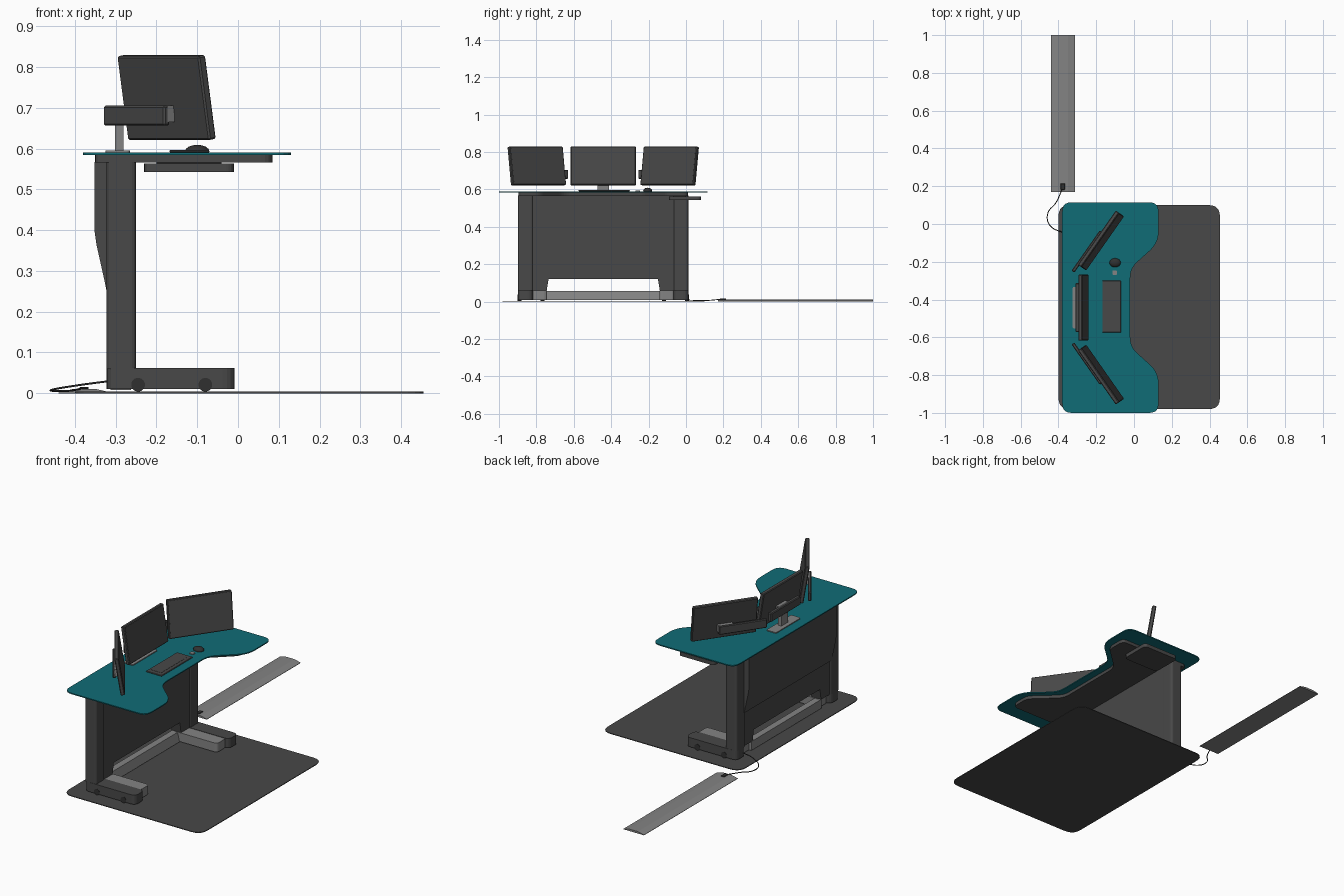
import bpy, bmesh, math
from mathutils import Vector, Matrix

if "Cube" in bpy.data.objects:
    bpy.data.objects.remove(bpy.data.objects["Cube"])


def material(name, rgb):
    m = bpy.data.materials.new(name)
    m.diffuse_color = (*rgb, 1)
    m.use_nodes = True
    m.node_tree.nodes["Principled BSDF"].inputs["Base Color"].default_value = m.diffuse_color
    return m


DARK = material("dark grey", (0.065, 0.065, 0.065))
BLACK = material("charcoal", (0.03, 0.03, 0.03))
LIGHT = material("light grey", (0.23, 0.23, 0.23))
TEAL = material("teal", (0.005, 0.15, 0.18))
YC = -0.4425  # mirror line of the desk


def finish(name, bm, mat, matrix=None):
    bmesh.ops.recalc_face_normals(bm, faces=bm.faces)
    if matrix:
        bm.transform(matrix)
    me = bpy.data.meshes.new(name)
    bm.to_mesh(me)
    bm.free()
    me.materials.append(mat)
    ob = bpy.data.objects.new(name, me)
    bpy.context.collection.objects.link(ob)
    return ob


def box(name, lo, hi, mat, bevel=0, matrix=None):
    bm = bmesh.new()
    lo, hi = Vector(lo), Vector(hi)
    bmesh.ops.create_cube(bm, size=1, matrix=Matrix.Translation((lo + hi) / 2) @ Matrix.Diagonal((*(hi - lo), 1)))
    if bevel:
        bmesh.ops.bevel(bm, geom=bm.edges[:], offset=bevel, segments=1, affect='EDGES')
    return finish(name, bm, mat, matrix)


def rounded(corners, steps=5):
    """Corners are (u, v, radius); returns an outline with softened corners."""
    out = []
    for i, (u, v, r) in enumerate(corners):
        p = Vector((u, v))
        if not r:
            out.append(p)
            continue
        a = p + (Vector(corners[i - 1][:2]) - p).normalized() * r
        b = p + (Vector(corners[(i + 1) % len(corners)][:2]) - p).normalized() * r
        for k in range(steps + 1):
            t = k / steps
            out.append(a * (1 - t) ** 2 + p * 2 * t * (1 - t) + b * t * t)
    return out


def prism(name, outline, lo, hi, mat, axis='z'):
    """Extrude an outline: xy along z, xz along y, or yz along x."""
    place = {'z': lambda p, h: (p[0], p[1], h),
             'y': lambda p, h: (p[0], h, p[1]),
             'x': lambda p, h: (h, p[0], p[1])}[axis]
    bm = bmesh.new()
    a = [bm.verts.new(place(p, lo)) for p in outline]
    b = [bm.verts.new(place(p, hi)) for p in outline]
    bm.faces.new(a)
    bm.faces.new(b[::-1])
    n = len(a)
    for i in range(n):
        bm.faces.new((a[i], a[(i + 1) % n], b[(i + 1) % n], b[i]))
    return finish(name, bm, mat)


def rect(x0, x1, y0, y1, r):
    return rounded([(x0, y0, r), (x1, y0, r), (x1, y1, r), (x0, y1, r)])


def mirrored(half):
    """Complete an outline given on the +y half."""
    return half + [(x, 2 * YC - y, r) for x, y, r in reversed(half)]


# Floor mat
prism("floor_mat", rect(-0.40, 0.455, -0.98, 0.10, 0.06), 0, 0.004, DARK)

# Worktop with user cutout, and support frame under it
top = [(-0.38, 0.115, 0.05), (0.13, 0.115, 0.05), (0.13, -0.10, 0.06), (-0.02, -0.235, 0.05)]
prism("worktop", rounded(mirrored(top)), 0.584, 0.59, TEAL)
frame = [(-0.35, 0.01, 0.02), (0.085, 0.01, 0.03), (0.085, -0.10, 0.03), (-0.06, -0.235, 0.04)]
prism("under_frame", rounded(mirrored(frame)), 0.566, 0.584, DARK)

# Drawer under the right end
prism("drawer", rect(-0.23, -0.01, -0.09, 0.08, 0.02), 0.542, 0.563, DARK)
box("drawer_rail", (-0.20, -0.07, 0.563), (-0.04, 0.0, 0.567), BLACK)

# Main body: wide panel with cutout at the bottom
body = [(0.01, 0.06), (0.01, 0.567), (2 * YC - 0.01, 0.567), (2 * YC - 0.01, 0.06),
        (-0.745, 0.06), (-0.735, 0.12), (-0.15, 0.12), (-0.14, 0.06)]
prism("body_panel", body, -0.315, -0.255, DARK, 'x')

# Curved cable cover on the back of the body
cover = [(-0.31, 0.567), (-0.352, 0.567), (-0.352, 0.40), (-0.347, 0.365), (-0.337, 0.32),
         (-0.327, 0.275), (-0.322, 0.25), (-0.31, 0.25)]
prism("cable_cover", cover, -0.83, -0.055, DARK, 'y')

# Columns, feet and wheels at both ends
for side, s in (("right", 1), ("left", -1)):
    def y(d):
        return YC + s * d
    prism(side + "_column", rect(-0.322, -0.25, *sorted((y(0.375), y(0.455))), 0.015), 0.06, 0.567, DARK)
    prism(side + "_foot", rect(-0.322, -0.008, *sorted((y(0.375), y(0.456))), 0.03), 0.01, 0.062, DARK)
    prism(side + "_foot_inner", rect(-0.30, -0.03, *sorted((y(0.30), y(0.38))), 0.02), 0.01, 0.06, LIGHT)
    for x in (-0.245, -0.08):
        for d in (0.325, 0.447):
            bm = bmesh.new()
            bmesh.ops.create_cone(bm, cap_ends=True, segments=14, radius1=0.017, radius2=0.017, depth=0.022)
            finish(side + "_wheel", bm, BLACK,
                   Matrix.Translation((x, y(d), 0.021)) @ Matrix.Rotation(math.pi / 2, 4, 'X'))

# Rail between the feet
rail = [(-0.312, 0.008), (-0.262, 0.008), (-0.275, 0.058), (-0.312, 0.058)]
prism("base_rail", rail, YC - 0.31, YC + 0.31, LIGHT, 'y')

# Monitor stand
prism("stand_plate", rect(-0.325, -0.265, YC - 0.11, YC + 0.11, 0.01), 0.59, 0.595, LIGHT)
box("stand_post", (-0.302, YC - 0.03, 0.594), (-0.281, YC + 0.03, 0.665), LIGHT)
box("stand_arm", (-0.31, YC - 0.13, 0.656), (-0.288, YC + 0.13, 0.705), DARK, 0.004)

# Three tilted monitors, the side ones turned towards the user
for side, x, d, yaw in (("centre", -0.268, 0, 0), ("right", -0.175, 0.355, -35), ("left", -0.175, -0.355, 35)):
    turn = Matrix.Translation((x, YC + d, 0.725)) @ Matrix.Rotation(math.radians(yaw), 4, 'Z')
    tilt = turn @ Matrix.Rotation(math.radians(-9), 4, 'Y')
    box(side + "_monitor", (-0.011, -0.175, -0.104), (0.011, 0.175, 0.104), DARK, 0.004, tilt)
    box(side + "_screen", (0.0105, -0.168, -0.096), (0.012, 0.168, 0.098), DARK, 0, tilt)
    box(side + "_monitor_mount", (-0.026, -0.04, -0.06), (-0.005, 0.04, -0.02), LIGHT, 0, turn)
    if d:  # arm reaching from the stand to the side monitor
        inner = -0.22 if d > 0 else -0.04
        box(side + "_arm", (-0.036, inner, -0.069), (-0.018, inner + 0.26, -0.02), DARK, 0.004, turn)

# Keyboard with two key fields
box("keyboard", (-0.168, -0.575, 0.59), (-0.07, -0.30, 0.596), DARK, 0.002)
for a, b in ((-0.50, -0.41), (-0.40, -0.31)):
    box("key_field", (-0.155, a - 0.05, 0.5955), (-0.09, b, 0.597), DARK)

# Mouse and small puck
bm = bmesh.new()
bmesh.ops.create_uvsphere(bm, u_segments=16, v_segments=8, radius=1)
mouse = finish("mouse", bm, BLACK, Matrix.Translation((-0.10, -0.205, 0.593)) @ Matrix.Diagonal((0.03, 0.024, 0.016, 1)))
mouse.data.shade_smooth()
prism("puck", rect(-0.115, -0.09, -0.27, -0.245, 0.008), 0.59, 0.594, LIGHT)

# Floor cable ramp with plug
ramp = [(-0.44, 0.0), (-0.312, 0.0), (-0.312, 0.002), (-0.35, 0.011), (-0.402, 0.011), (-0.44, 0.002)]
prism("cable_ramp", ramp, 0.17, 1.0, LIGHT, 'y')
box("plug", (-0.388, 0.18, 0.01), (-0.366, 0.215, 0.016), BLACK, 0.002)

# Loose cable from the ramp to the base
cu = bpy.data.curves.new("power_cable", 'CURVE')
cu.dimensions = '3D'
cu.bevel_depth = 0.0025
cu.bevel_resolution = 1
sp = cu.splines.new('BEZIER')
path = [(-0.378, 0.19, 0.013), (-0.415, 0.11, 0.006), (-0.455, 0.06, 0.006), (-0.45, 0.0, 0.01),
        (-0.39, -0.04, 0.02), (-0.315, -0.05, 0.03)]
sp.bezier_points.add(len(path) - 1)
for p, co in zip(sp.bezier_points, path):
    p.co = co
    p.handle_left_type = p.handle_right_type = 'AUTO'
cable = bpy.data.objects.new("power_cable", cu)
cu.materials.append(BLACK)
bpy.context.collection.objects.link(cable)
